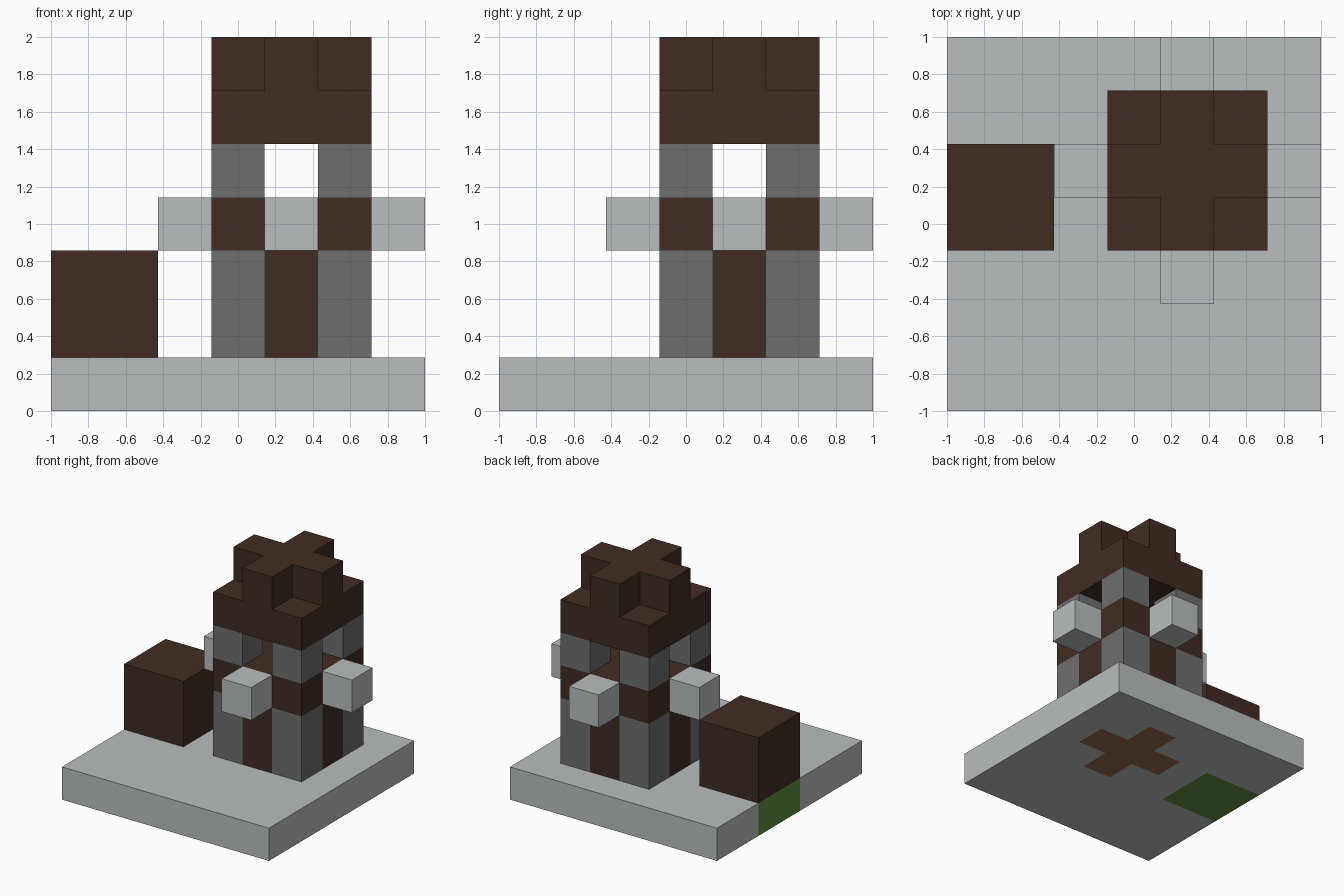
import bpy
import bmesh
from mathutils import Vector

if "Cube" in bpy.data.objects:
    bpy.data.objects.remove(bpy.data.objects["Cube"], do_unlink=True)

U = 2 / 7  # one building cell; the base is seven cells wide


def material(name, rgb):
    """Flat material from 0-255 display values."""
    lin = [((c / 255 + 0.055) / 1.055) ** 2.4 for c in rgb]
    m = bpy.data.materials.new(name)
    m.use_nodes = True
    m.diffuse_color = (*lin, 1)
    m.node_tree.nodes["Principled BSDF"].inputs["Base Color"].default_value = (*lin, 1)
    return m


stone = material("pale_stone", (186, 190, 190))
grey = material("dark_grey", (110, 110, 110))
wood = material("dark_wood", (65, 44, 34))
earth = material("earth_brown", (150, 106, 72))
grass = material("grass_green", (95, 141, 63))


def to_world(x, y, z):
    return Vector((x * U - 1, y * U - 1, z * U))


def finish(name, bm, *mats):
    bmesh.ops.recalc_face_normals(bm, faces=bm.faces)
    mesh = bpy.data.meshes.new(name)
    bm.to_mesh(mesh)
    bm.free()
    for m in mats:
        mesh.materials.append(m)
    obj = bpy.data.objects.new(name, mesh)
    bpy.context.collection.objects.link(obj)
    return obj


def prism(name, outline, z, height, mat):
    """Extrude a plan outline, given in cells."""
    bm = bmesh.new()
    face = bm.faces.new([bm.verts.new(to_world(x, y, z)) for x, y in outline])
    ext = bmesh.ops.extrude_face_region(bm, geom=[face])
    top = [v for v in ext["geom"] if isinstance(v, bmesh.types.BMVert)]
    bmesh.ops.translate(bm, verts=top, vec=(0, 0, height * U))
    return finish(name, bm, mat)


def block(name, x, y, z, w, d, h, mat):
    return prism(name, [(x, y), (x + w, y), (x + w, y + d), (x, y + d)], z, h, mat)


def cross(name, z, height, mat):
    """Plus-shaped prism about the tower's axis."""
    corner = [(1.5, -0.5), (1.5, 0.5), (0.5, 0.5)]
    pts = []
    for _ in range(4):
        pts += corner
        corner = [(-y, x) for x, y in corner]
    return prism(name, [(4.5 + x, 4.5 + y) for x, y in pts], z, height, mat)


# Base slab, cut into cells so the grass patch and earth cross can be coloured
bm = bmesh.new()
bmesh.ops.create_cube(bm, size=2)
for v in bm.verts:
    v.co.z = U if v.co.z > 0 else 0
for axis in (Vector((1, 0, 0)), Vector((0, 1, 0))):
    for i in range(1, 7):
        bmesh.ops.bisect_plane(bm, geom=bm.verts[:] + bm.edges[:] + bm.faces[:],
                               plane_co=axis * (i * U - 1), plane_no=axis)
for f in bm.faces:
    c = f.calc_center_median() - f.normal * 0.01
    i, j = int((c.x + 1) / U), int((c.y + 1) / U)
    if i < 2 and j in (3, 4):
        f.material_index = 1
    elif f.normal.z < -0.5 and abs(i - 4) + abs(j - 4) <= 1:
        f.material_index = 2
finish("base_slab", bm, stone, grass, earth)

# Tower core and corner posts
cross("tower_core", 1, 3, wood)
for side, x in (("right", 3), ("left", 5)):
    for end, y in (("front", 3), ("back", 5)):
        tag = f"{end}_{side}"
        block(f"lower_post_{tag}", x, y, 1, 1, 1, 2, grey)
        block(f"post_band_{tag}", x, y, 3, 1, 1, 1, wood)
        block(f"upper_post_{tag}", x, y, 4, 1, 1, 1, grey)

# Stone blocks projecting from each wall
for name, x, y in (("right", 2, 4), ("left", 6, 4), ("front", 4, 2), ("back", 4, 6)):
    block(f"ledge_{name}", x, y, 3, 1, 1, 1, stone)

# Stepped roof
block("roof_slab", 3, 3, 5, 3, 3, 1, wood)
cross("roof_cross", 6, 1, wood)

# Separate crate standing on the grass patch
block("side_block", 0, 3, 1, 2, 2, 2, wood)
